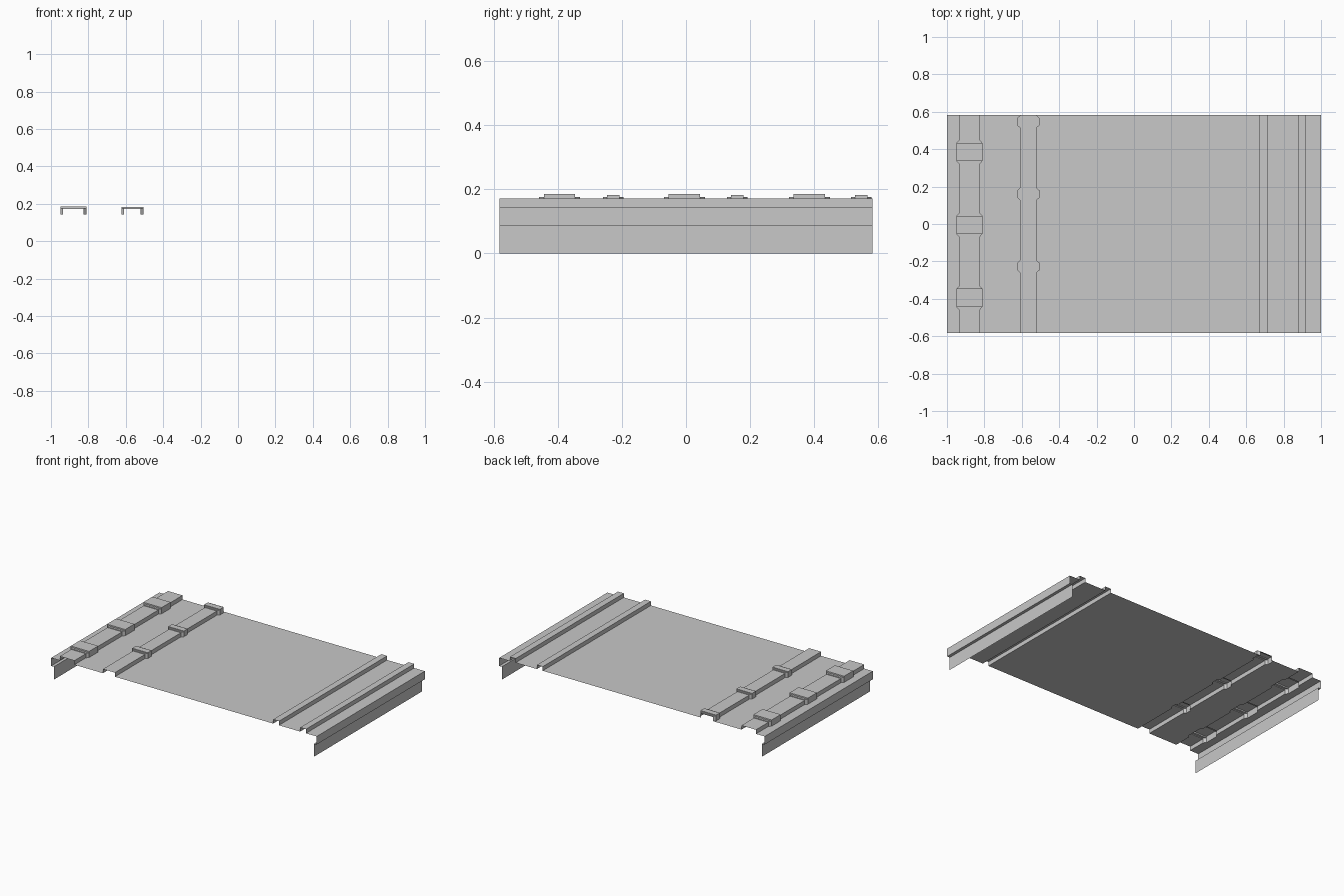
import bpy
import bmesh

if "Cube" in bpy.data.objects:
    bpy.data.objects.remove(bpy.data.objects["Cube"], do_unlink=True)

metal = bpy.data.materials.new("plain grey metal")
metal.use_nodes = True
GREY = (0.58, 0.58, 0.58, 1)
metal.diffuse_color = GREY
metal.node_tree.nodes["Principled BSDF"].inputs["Base Color"].default_value = GREY

HALF = 0.582      # half length of the sheet
DECK = 0.143      # deck height
RIB = 0.171       # rib top height
STEP = 0.088      # height of the skirt's inward step
INSET = 0.02
BULGE = 0.014     # sideways swelling of a rib at a saddle


def saddle_sections(centres, outer, inner, top):
    """Stations (y, sideways swell, top height) along one rib."""
    lip = RIB + 0.005
    stations = [(-HALF, 0, RIB)]
    for c in centres:
        stations += [(c - outer, 0, RIB), (c - outer, 0, lip),
                     (c - inner, BULGE, lip), (c - inner, BULGE, top),
                     (c + inner, BULGE, top), (c + inner, BULGE, lip),
                     (c + outer, 0, lip), (c + outer, 0, RIB)]
    return stations + [(HALF, 0, RIB)]


def loft(name, rows):
    """Open sheet through rows of points, facing up."""
    bm = bmesh.new()
    grid = [[bm.verts.new(p) for p in row] for row in rows]
    for a, b in zip(grid, grid[1:]):
        for i in range(len(a) - 1):
            bm.faces.new((a[i], a[i + 1], b[i + 1], b[i]))
    bmesh.ops.remove_doubles(bm, verts=bm.verts, dist=1e-5)
    flat = [f for f in bm.faces if f.calc_area() < 1e-8]
    bmesh.ops.delete(bm, geom=flat, context='FACES')
    mesh = bpy.data.meshes.new(name)
    bm.to_mesh(mesh)
    bm.free()
    mesh.materials.append(metal)
    obj = bpy.data.objects.new(name, mesh)
    bpy.context.collection.objects.link(obj)
    return obj


def rib(name, x0, x1, stations):
    rows = []
    for y, s, top in stations:
        a, b = x0 - s, x1 + s
        rows.append([(a, y, DECK), (a, y, top), (b, y, top), (b, y, DECK)])
    loft(name, rows)


def panel(name, left, right):
    """Flat deck strip; each side is a rib edge (x, direction, stations)."""
    ys = sorted({y for edge in (left, right) for y, s, t in edge[2]})

    def edge_x(edge, y):
        x, direction, st = edge
        for (ya, sa, ta), (yb, sb, tb) in zip(st, st[1:]):
            if yb > ya and ya <= y <= yb:
                return x + direction * (sa + (sb - sa) * (y - ya) / (yb - ya))
        return x

    loft(name, [[(edge_x(left, y), y, DECK), (edge_x(right, y), y, DECK)] for y in ys])


plain = [(-HALF, 0, RIB), (HALF, 0, RIB)]
wide = saddle_sections((-0.395, -0.005, 0.385), 0.064, 0.049, 0.185)
narrow = saddle_sections((-0.227, 0.16, 0.547), 0.032, 0.02, 0.182)

# Ribs from right to left
ribs = [("wide_saddle_rib", -0.935, -0.825, wide),
        ("narrow_saddle_rib", -0.61, -0.52, narrow),
        ("inner_plain_rib", 0.672, 0.716, plain),
        ("outer_plain_rib", 0.876, 0.92, plain)]
for r in ribs:
    rib(*r)

# Deck strips between the ribs
names = ("right_edge_strip", "right_strip", "main_deck", "left_strip", "left_edge_strip")
left = (-1, -1, plain)
for name, nxt in zip(names, ribs + [None]):
    right = (nxt[1], -1, nxt[3]) if nxt else (1, 1, plain)
    panel(name, left, right)
    if nxt:
        left = (nxt[2], 1, nxt[3])

# Stepped skirts down both long edges
for name, side in (("right_skirt", -1), ("left_skirt", 1)):
    profile = [(side, DECK), (side, STEP),
               (side * (1 - INSET), STEP), (side * (1 - INSET), 0)]
    if side < 0:
        profile.reverse()
    loft(name, [[(x, y, z) for x, z in profile] for y in (-HALF, HALF)])
